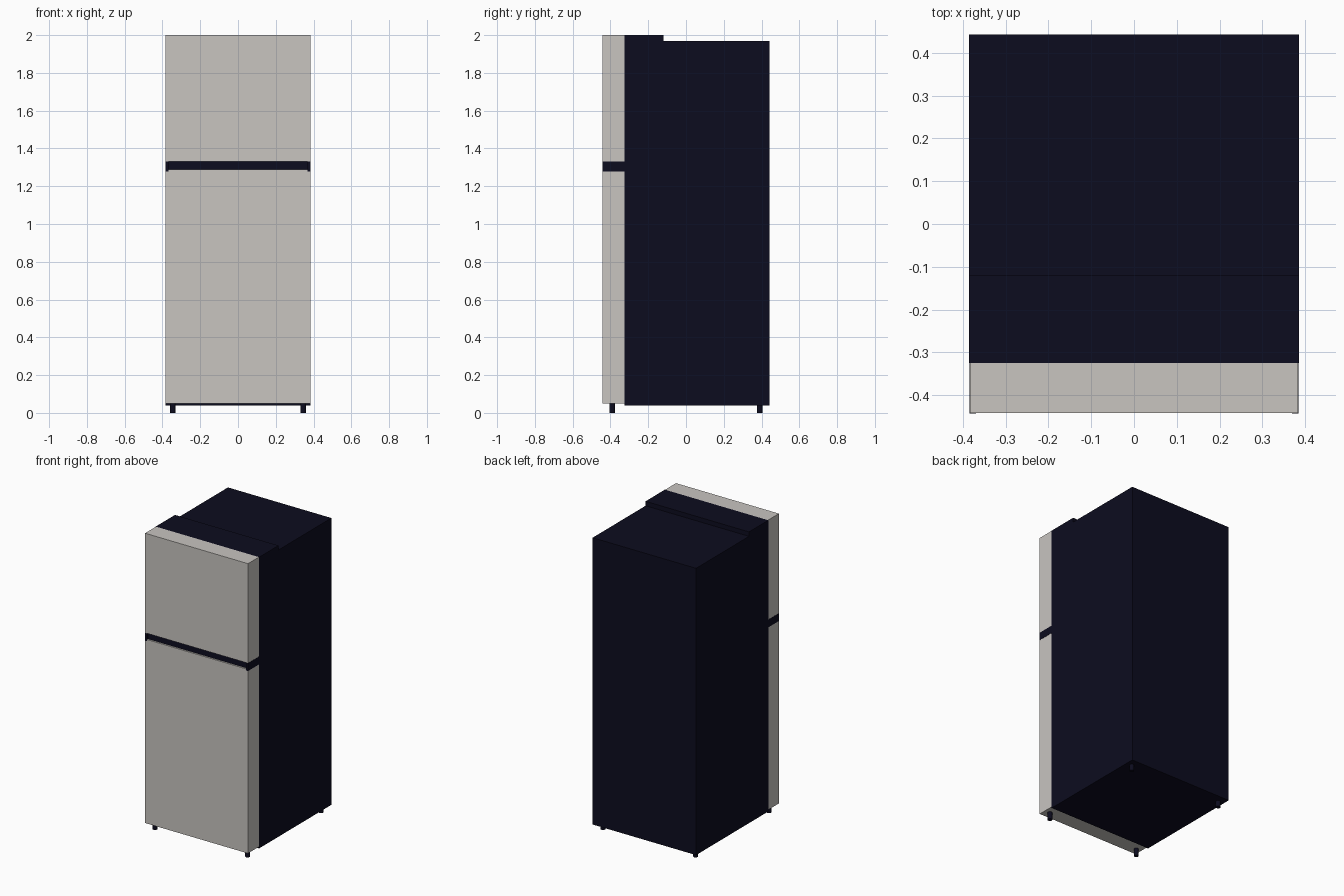
import bpy
import bmesh
from mathutils import Vector

if "Cube" in bpy.data.objects:
    bpy.data.objects.remove(bpy.data.objects["Cube"], do_unlink=True)


def material(name, rgb):
    m = bpy.data.materials.new(name)
    m.use_nodes = True
    m.diffuse_color = (*rgb, 1)
    node = m.node_tree.nodes["Principled BSDF"]
    node.inputs["Base Color"].default_value = (*rgb, 1)
    node.inputs["Roughness"].default_value = 0.6
    return m


navy = material("dark navy", (0.0038, 0.0036, 0.0135))
silver = material("warm silver", (0.58, 0.555, 0.53))


def finish(name, bm, mat):
    mesh = bpy.data.meshes.new(name)
    bmesh.ops.recalc_face_normals(bm, faces=bm.faces)
    bm.to_mesh(mesh)
    bm.free()
    mesh.materials.append(mat)
    obj = bpy.data.objects.new(name, mesh)
    bpy.context.collection.objects.link(obj)
    return obj


def box(name, half_width, y, z, mat, x=0):
    bm = bmesh.new()
    bmesh.ops.create_cube(bm, size=1)
    for v in bm.verts:
        v.co = Vector((x + v.co.x * 2 * half_width,
                       y[0] + (v.co.y + 0.5) * (y[1] - y[0]),
                       z[0] + (v.co.z + 0.5) * (z[1] - z[0])))
    return finish(name, bm, mat)


def extrude_profile(name, profile, half_width, mat):
    # side outline in y, z pulled across the width
    bm = bmesh.new()
    face = bm.faces.new([bm.verts.new((-half_width, y, z)) for y, z in profile])
    pulled = bmesh.ops.extrude_face_region(bm, geom=[face])["geom"]
    bmesh.ops.translate(bm, vec=(2 * half_width, 0, 0),
                        verts=[g for g in pulled if isinstance(g, bmesh.types.BMVert)])
    return finish(name, bm, mat)


# Cabinet with the raised hinge cover along its front top edge
front, back = -0.325, 0.443
extrude_profile("cabinet", [(front, 0.04), (back, 0.04), (back, 1.97), (-0.12, 1.97),
                            (-0.12, 2.0), (front, 2.0)], 0.385, navy)

# Doors
door_depth = (-0.441, front)
box("freezer_door", 0.383, door_depth, (1.33, 2.0), silver)
box("fridge_door", 0.383, door_depth, (0.05, 1.28), silver)

# Handle strip between the doors, set back between flush end caps
box("handle_strip", 0.37, (-0.43, front), (1.28, 1.33), navy)
box("fridge_door_lip", 0.37, (-0.441, -0.43), (1.28, 1.288), silver)
for side, x in (("right", -0.3765), ("left", 0.3765)):
    box(side + "_strip_end", 0.0075, (-0.442, front), (1.278, 1.33), navy, x)

# Feet
for side, x in (("right", -0.345), ("left", 0.345)):
    for end, y, top in (("front", -0.39, 0.05), ("back", 0.39, 0.04)):
        bm = bmesh.new()
        bmesh.ops.create_cone(bm, cap_ends=True, segments=16, radius1=0.015,
                              radius2=0.015, depth=top)
        bmesh.ops.translate(bm, vec=(x, y, top / 2), verts=bm.verts)
        foot = finish(f"{end}_{side}_foot", bm, navy)
        for p in foot.data.polygons:
            p.use_smooth = abs(p.normal.z) < 0.5
        for e in foot.data.edges:
            a, b = (foot.data.vertices[i].co.z for i in e.vertices)
            e.use_edge_sharp = abs(a - b) < 0.001
